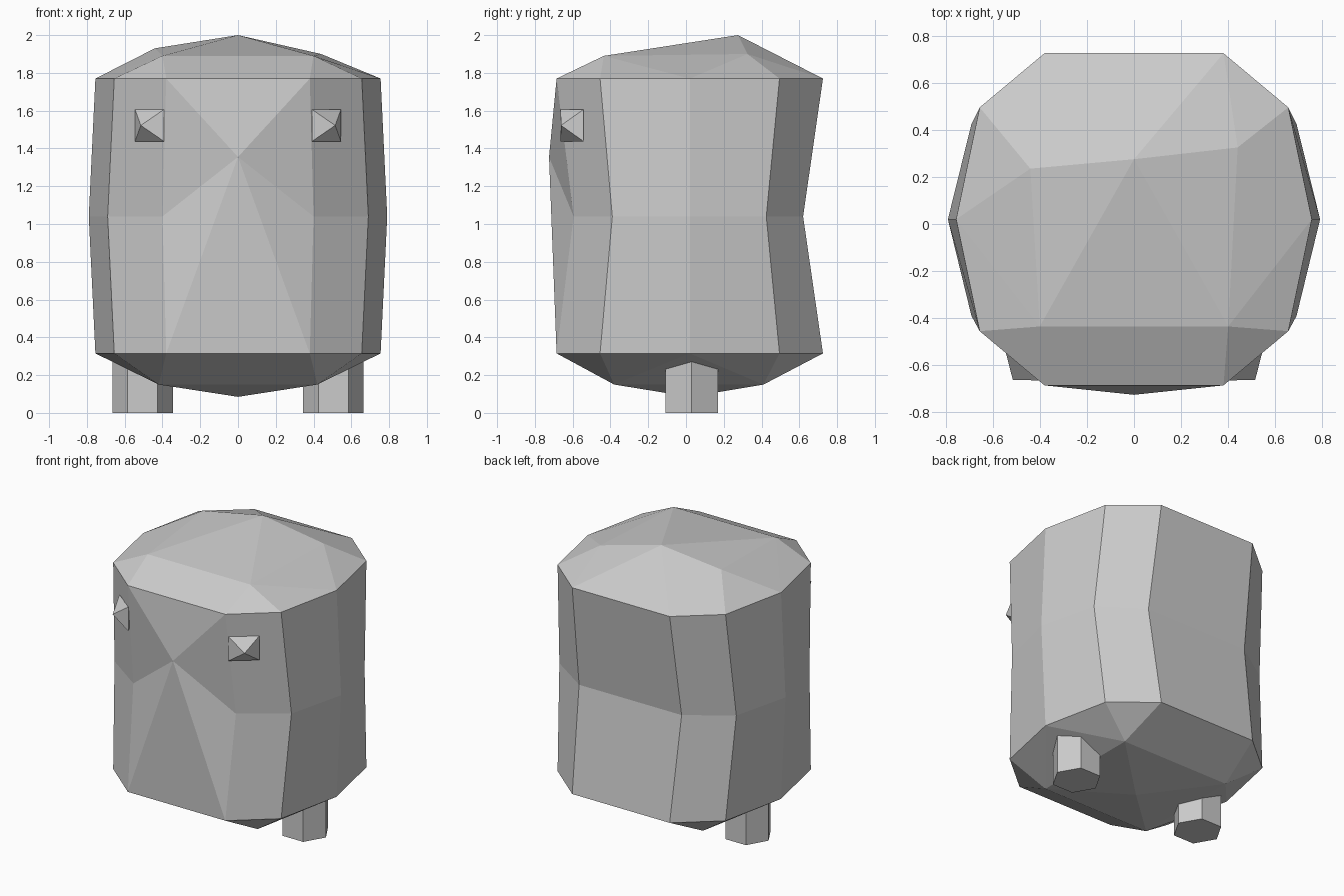
import bpy, bmesh, math
from mathutils import Vector

if "Cube" in bpy.data.objects:
    bpy.data.objects.remove(bpy.data.objects["Cube"])


def finish(name, bm):
    bmesh.ops.remove_doubles(bm, verts=bm.verts, dist=0.0005)
    bmesh.ops.recalc_face_normals(bm, faces=bm.faces)
    mesh = bpy.data.meshes.new(name)
    bm.to_mesh(mesh)
    bm.free()
    obj = bpy.data.objects.new(name, mesh)
    bpy.context.collection.objects.link(obj)
    return obj


def hull(points):
    bm = bmesh.new()
    verts = [bm.verts.new(p) for p in points]
    bmesh.ops.convex_hull(bm, input=verts)
    return bm


def ring(right_side, z):
    # right half runs front to back, then mirrored back to front
    pts = right_side + [(-x, y) for x, y in reversed(right_side)]
    return [(x, y, z) for x, y in pts]


def add_cap(body, rim, crown):
    # domed end: hull of rim and crown points, with the flat inner side removed
    cap = hull(rim + crown)
    z = rim[0][2]
    flat = [f for f in cap.faces if all(abs(v.co.z - z) < 1e-4 for v in f.verts)]
    bmesh.ops.delete(cap, geom=flat, context='FACES')
    tmp = bpy.data.meshes.new("cap_tmp")
    cap.to_mesh(tmp)
    cap.free()
    body.from_mesh(tmp)
    bpy.data.meshes.remove(tmp)


# Body: ten-sided barrel with a pinched middle ring
end = [(0.38, -0.685), (0.655, -0.455), (0.755, 0.02), (0.655, 0.495), (0.38, 0.725)]
waist = [(0.40, -0.595), (0.69, -0.39), (0.79, 0.02), (0.69, 0.425), (0.40, 0.62)]
rings = [ring(end, 0.315), ring(waist, 1.04), ring(end, 1.77)]
body = bmesh.new()
loops = [[body.verts.new(p) for p in r] for r in rings]
for lo, hi in zip(loops, loops[1:]):
    for i in range(9):  # the tenth side is the front
        body.faces.new((lo[i], lo[i + 1], hi[i + 1], hi[i]))

# Front: fan around a raised point
tip = body.verts.new((0, -0.725, 1.355))
rim = [l[0] for l in loops] + [l[9] for l in reversed(loops)]
for i in range(6):
    body.faces.new((rim[i], rim[(i + 1) % 6], tip))

# Domed top and bottom
add_cap(body, rings[2], [(0, 0.275, 2.0), (-0.44, 0.235, 1.93), (0.44, 0.325, 1.90),
                         (-0.40, -0.435, 1.89), (0.40, -0.435, 1.89)])
add_cap(body, rings[0], [(0, 0.02, 0.085)] +
        [(sx * 0.42, y, 0.15) for sx in (-1, 1) for y in (-0.38, 0.41)])
finish("body", body)

for side, label in ((-1, "left"), (1, "right")):
    # Legs: short hexagonal posts
    cx = side * 0.505
    hexagon = [(cx + 0.16 * math.cos(a), 0.03 + 0.16 * math.sin(a))
               for a in (math.radians(60 * i) for i in range(6))]
    leg = bmesh.new()
    base = leg.faces.new([leg.verts.new((x, y, 0)) for x, y in hexagon])
    out = bmesh.ops.extrude_face_region(leg, geom=[base], use_keep_orig=True)
    for v in out["geom"]:
        if isinstance(v, bmesh.types.BMVert):
            v.co.z = 0.28
    finish(label + "_leg", leg)

    # Eyes: small four-sided diamonds set into the angled front faces
    c = Vector((side * 0.468, -0.603, 1.522))
    across = Vector((side * 0.78, 0.62, 0)) * 0.099
    out_dir = Vector((side * 0.62, -0.78, 0)) * 0.075
    up = Vector((0, 0, 0.085))
    finish(label + "_eye", hull([c + across + up, c + across - up, c - across + up,
                                 c - across - up, c + out_dir, c - out_dir]))
